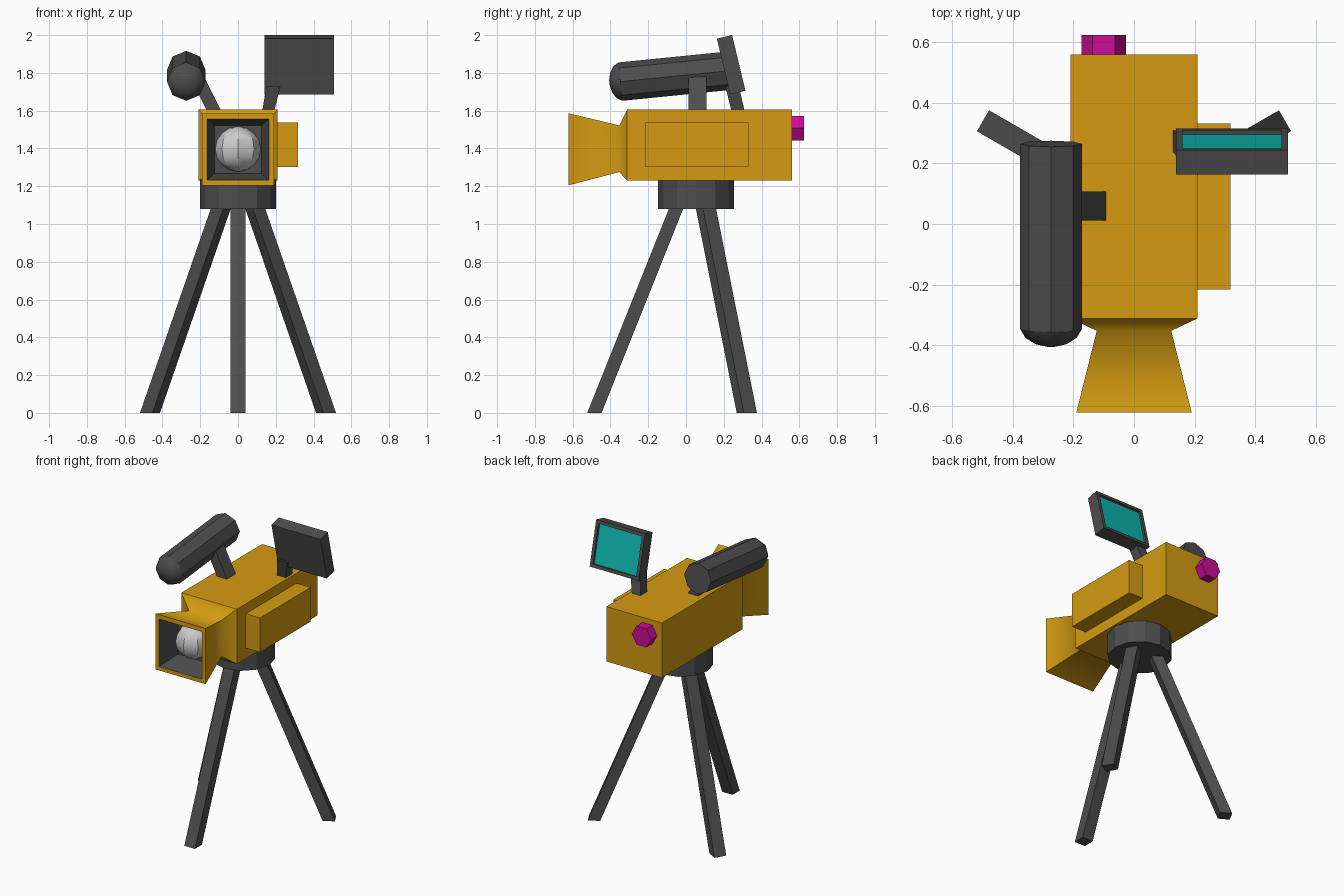
import bpy, bmesh
from math import sin, cos, pi, radians
from mathutils import Matrix, Vector

if "Cube" in bpy.data.objects:
    bpy.data.objects.remove(bpy.data.objects["Cube"])


def material(name, rgb):
    m = bpy.data.materials.new(name)
    m.diffuse_color = (*rgb, 1)
    m.use_nodes = True
    m.node_tree.nodes["Principled BSDF"].inputs["Base Color"].default_value = m.diffuse_color
    return m


GOLD = material("gold", (0.66, 0.33, 0.006))
DARK = material("dark_grey", (0.075, 0.075, 0.075))
TEAL = material("teal", (0.004, 0.46, 0.41))
PINK = material("magenta", (0.6, 0.004, 0.3))
GLASS = material("pale_grey", (0.6, 0.6, 0.6))


def finish(name, bm, *mats):
    bmesh.ops.recalc_face_normals(bm, faces=bm.faces)
    me = bpy.data.meshes.new(name)
    bm.to_mesh(me)
    bm.free()
    for m in mats:
        me.materials.append(m)
    ob = bpy.data.objects.new(name, me)
    bpy.context.collection.objects.link(ob)
    return ob


def loft(name, rings, *mats, soft=None, second_from=99):
    """Skin closed rings; soft(a, b) says which edges between rings a, b are smooth."""
    bm = bmesh.new()
    vs = [[bm.verts.new(p) for p in r] for r in rings]
    n = len(vs[0])
    where = {v: i for i, r in enumerate(vs) for v in r}
    for i in range(len(vs) - 1):
        for k in range(n):
            j = (k + 1) % n
            f = bm.faces.new((vs[i][k], vs[i][j], vs[i + 1][j], vs[i + 1][k]))
            f.material_index = int(i >= second_from)
    bm.faces.new(vs[0])
    bm.faces.new(vs[-1]).material_index = int(second_from < 99)
    if soft:
        for f in bm.faces:
            f.smooth = True
        for e in bm.edges:
            e.smooth = soft(*(where[v] for v in e.verts))
    return finish(name, bm, *mats)


def rect(x0, x1, y0, y1, z):
    return [(x0, y0, z), (x1, y0, z), (x1, y1, z), (x0, y1, z)]


def box(name, x0, x1, y0, y1, z0, z1, mat):
    return loft(name, [rect(x0, x1, y0, y1, z0), rect(x0, x1, y0, y1, z1)], mat)


def circle_y(n, r, y):
    return [(r * cos(2 * pi * k / n), y, r * sin(2 * pi * k / n)) for k in range(n)]


# Camera body and side compartment
box("camera_body", -0.21, 0.21, -0.312, 0.56, 1.23, 1.605, GOLD)
box("side_compartment", 0.20, 0.318, -0.217, 0.332, 1.303, 1.537, GOLD)


# Lens hood: flare, neck, mouth, rim, then dark well
def hood_ring(y, hx, z0, z1):
    return [(-hx, y, z0), (hx, y, z0), (hx, y, z1), (-hx, y, z1)]


loft("lens_hood", [
    hood_ring(-0.312, 0.21, 1.23, 1.605),
    hood_ring(-0.353, 0.123, 1.275, 1.522),
    hood_ring(-0.622, 0.19, 1.205, 1.586),
    hood_ring(-0.622, 0.163, 1.232, 1.556),
    hood_ring(-0.47, 0.125, 1.268, 1.522)],
    GOLD, DARK, soft=lambda a, b: a == b == 1, second_from=3)

# Lens
bm = bmesh.new()
bmesh.ops.create_uvsphere(bm, u_segments=8, v_segments=8, radius=0.12)
lens = finish("lens", bm, GLASS)
lens.location = (0, -0.47, 1.397)
bpy.context.view_layer.objects.active = lens
lens.select_set(True)
bpy.ops.object.shade_smooth_by_angle(angle=radians(32))

# Rear eyepiece knob
knob = loft("rear_knob", [circle_y(6, 0.074, 0.55), circle_y(6, 0.074, 0.624)], PINK)
knob.location = (-0.10, 0, 1.507)

# Microphone with rounded tip, tilted, on a slanted bracket
mic = loft("microphone", [
    circle_y(8, 0.102, 0), circle_y(8, 0.102, -0.615), circle_y(8, 0.085, -0.644),
    circle_y(8, 0.052, -0.665), circle_y(8, 0.012, -0.674)],
    DARK, soft=lambda a, b: max(a, b) >= 2)
mic.location = (-0.274, 0.265, 1.815)
mic.rotation_euler = (radians(5.7), 0, 0)
loft("microphone_bracket", [rect(-0.16, -0.085, 0.012, 0.108, 1.59),
                            rect(-0.255, -0.18, 0.012, 0.108, 1.78)], DARK)

# Monitor: tilted slab with recessed screen
bm = bmesh.new()
bmesh.ops.create_cube(bm, size=1, matrix=Matrix.Diagonal((0.37, 0.083, 0.303, 1)))
bm.normal_update()
back = max(bm.faces, key=lambda f: f.normal.y)
bmesh.ops.inset_region(bm, faces=[back], thickness=0.03)
floor = bmesh.ops.extrude_discrete_faces(bm, faces=[back])["faces"][0]
bmesh.ops.translate(bm, verts=floor.verts, vec=Vector((0, -0.015, 0)))
floor.material_index = 1
monitor = finish("monitor", bm, DARK, TEAL)
monitor.location = (0.324, 0.239, 1.8435)
monitor.rotation_euler = (radians(13.5), 0, 0)
loft("monitor_post", [rect(0.127, 0.19, 0.243, 0.312, 1.59),
                      rect(0.15, 0.225, 0.208, 0.28, 1.73)], DARK)

# Tripod head
HUB_Y = 0.053
bm = bmesh.new()
bmesh.ops.create_cone(bm, cap_ends=True, segments=12, radius1=0.2, radius2=0.2, depth=0.155)
head = finish("tripod_head", bm, DARK)
head.location = (0, HUB_Y, 1.1575)

# Three splayed legs around the hub
for i, name in enumerate(("front_leg", "back_right_leg", "back_left_leg")):
    leg = loft(name, [rect(-0.04, 0.04, -0.538 - 0.038, -0.538 + 0.038, 0),
                      rect(-0.04, 0.04, -0.098 - 0.038, -0.098 + 0.038, 1.1)], DARK)
    leg.location = (0, HUB_Y, 0)
    leg.rotation_euler = (0, 0, i * 2 * pi / 3)
